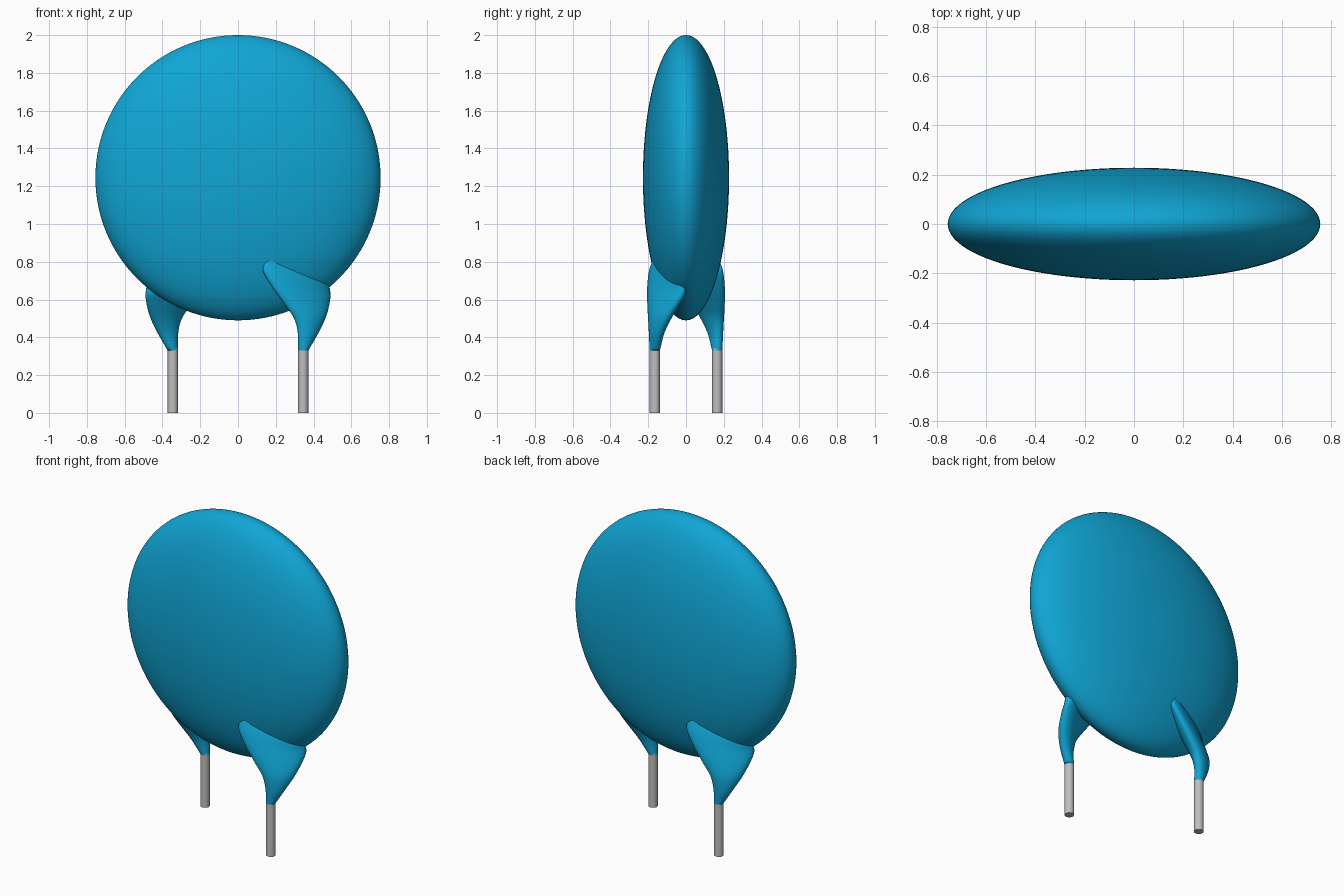
import bpy, bmesh, math
from mathutils import Vector, Matrix

cube = bpy.data.objects.get("Cube")
if cube:
    bpy.data.objects.remove(cube, do_unlink=True)


def material(name, rgb):
    m = bpy.data.materials.new(name)
    m.use_nodes = True
    m.diffuse_color = (*rgb, 1)
    m.node_tree.nodes["Principled BSDF"].inputs["Base Color"].default_value = (*rgb, 1)
    return m


blue = material("blue coating", (0.005, 0.38, 0.67))
metal = material("grey metal", (0.52, 0.52, 0.52))


def finish(bm, name, mat, angle=50):
    bmesh.ops.recalc_face_normals(bm, faces=bm.faces)
    mesh = bpy.data.meshes.new(name)
    bm.to_mesh(mesh)
    bm.free()
    mesh.materials.append(mat)
    ob = bpy.data.objects.new(name, mesh)
    bpy.context.collection.objects.link(ob)
    bpy.ops.object.select_all(action='DESELECT')
    ob.select_set(True)
    bpy.context.view_layer.objects.active = ob
    bpy.ops.object.shade_smooth_by_angle(angle=math.radians(angle))
    return ob


def spline(points, steps):
    """Smooth path through the points."""
    pts = [Vector(p) for p in points]
    pts = [2 * pts[0] - pts[1]] + pts + [2 * pts[-1] - pts[-2]]
    out = []
    for a, b, c, d in zip(pts, pts[1:], pts[2:], pts[3:]):
        for i in range(steps):
            t = i / steps
            out.append(0.5 * (2 * b + (c - a) * t + (2 * a - 5 * b + 4 * c - d) * t ** 2
                              + (3 * b - a - 3 * c + d) * t ** 3))
    return out + [pts[-2]]


# Lens-shaped body
bm = bmesh.new()
bmesh.ops.create_uvsphere(bm, u_segments=96, v_segments=64, radius=1,
                          matrix=Matrix.Translation((0, 0, 1.245))
                          @ Matrix.Diagonal((0.755, 0.228, 0.755, 1)))
finish(bm, "body", blue, 80)

# Fan-shaped collar: the two edges of the fan, and half its thickness
inner_edge = [(0.321, -0.178, 0.33), (0.319, -0.182, 0.42), (0.300, -0.188, 0.50),
              (0.245, -0.194, 0.58), (0.180, -0.194, 0.67), (0.132, -0.185, 0.76),
              (0.165, -0.172, 0.82)]
outer_edge = [(0.369, -0.152, 0.33), (0.422, -0.130, 0.42), (0.463, -0.085, 0.51),
              (0.483, -0.035, 0.59), (0.486, -0.012, 0.64), (0.478, -0.025, 0.69),
              (0.462, -0.045, 0.725)]
half_thick = [(t, 0, 0) for t in (0.027, 0.035, 0.046, 0.053, 0.055, 0.045, 0.015)]
SIDES = 32


def collar(name, turn):
    bm = bmesh.new()
    rings = []
    for a, b, t in zip(spline(inner_edge, 6), spline(outer_edge, 6), spline(half_thick, 6)):
        mid, half = (a + b) / 2, (b - a) / 2
        out = Vector((half.y, -half.x, 0)).normalized() * t.x
        rings.append([bm.verts.new(turn @ (mid + half * math.cos(k) + out * math.sin(k)))
                      for k in (2 * math.pi * i / SIDES for i in range(SIDES))])
    for low, high in zip(rings, rings[1:]):
        for i in range(SIDES):
            j = (i + 1) % SIDES
            bm.faces.new((low[i], low[j], high[j], high[i]))
    bm.faces.new(rings[0])
    bm.faces.new(rings[-1])
    return finish(bm, name, blue, 70)


def lead(name, turn):
    bm = bmesh.new()
    bmesh.ops.create_cone(bm, cap_ends=True, segments=32, radius1=0.027, radius2=0.027,
                          depth=0.34, matrix=turn @ Matrix.Translation((0.345, -0.165, 0.17)))
    return finish(bm, name, metal)


# The second leg is the first turned half way round
for side, angle in (("front", 0), ("back", math.pi)):
    turn = Matrix.Rotation(angle, 4, 'Z')
    collar(side + "_collar", turn)
    lead(side + "_lead", turn)
